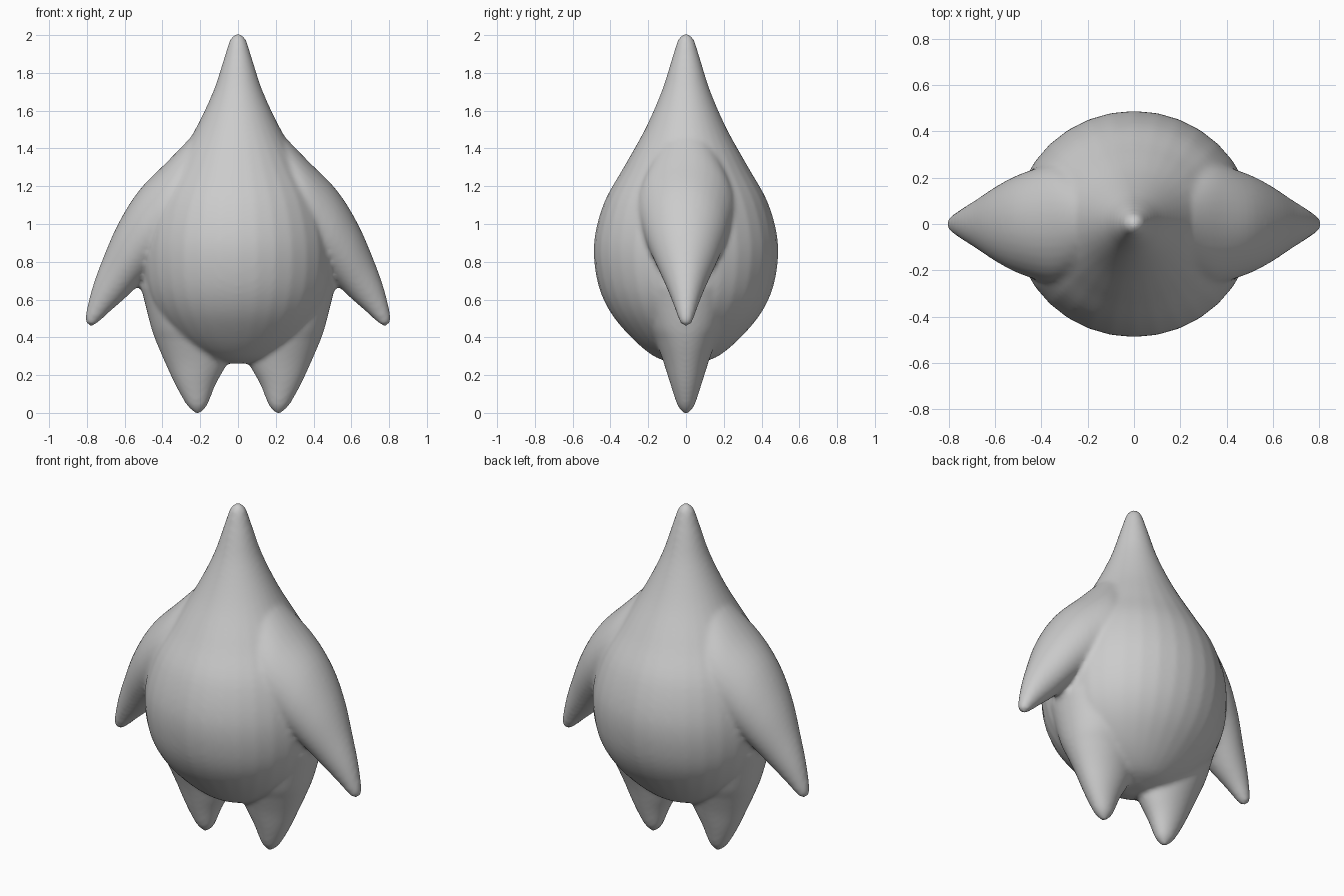
import bpy
import bmesh
from math import cos, sin, tau
from mathutils import Vector

cube = bpy.data.objects.get("Cube")
if cube:
    bpy.data.objects.remove(cube)

SIDES = 32


def smooth_path(rows, steps=5):
    """Catmull-Rom interpolation through rows of numbers."""
    rows = [Vector(r) for r in rows]
    out = []
    for i in range(len(rows) - 1):
        a, b = rows[max(i - 1, 0)], rows[i]
        c, d = rows[i + 1], rows[min(i + 2, len(rows) - 1)]
        for s in range(steps):
            t = s / steps
            out.append(0.5 * (2 * b + (c - a) * t + (2 * a - 5 * b + 4 * c - d) * t ** 2
                              + (3 * b - a - 3 * c + d) * t ** 3))
    return out + [rows[-1]]


def loft(bm, rows, side=1):
    """Elliptical rings; each row: outer x, outer z, inner x, inner z, half depth."""
    rings = []
    for ox, oz, ix, iz, depth in smooth_path(rows):
        mid = Vector((ox + ix, 0, oz + iz)) / 2
        half = Vector((ox - ix, 0, oz - iz)) / 2
        ring = []
        for k in range(SIDES):
            a = tau * k / SIDES
            p = mid + half * cos(a) + Vector((0, depth * sin(a), 0))
            ring.append(bm.verts.new((p.x * side, p.y, p.z)))
        rings.append(ring)
    for lower, upper in zip(rings, rings[1:]):
        for k in range(SIDES):
            n = (k + 1) % SIDES
            bm.faces.new((lower[k], lower[n], upper[n], upper[k]))
    bm.faces.new(rings[0])
    bm.faces.new(rings[-1])


# Round body rising to a pointed head: height, half width, half depth
body = [(0.262, 0.06, 0.06), (0.30, 0.19, 0.17), (0.40, 0.34, 0.29), (0.54, 0.45, 0.405),
        (0.70, 0.505, 0.47), (0.90, 0.51, 0.487), (1.11, 0.455, 0.435), (1.30, 0.345, 0.33),
        (1.50, 0.227, 0.218), (1.70, 0.132, 0.13), (1.87, 0.076, 0.076),
        (1.975, 0.042, 0.042), (2.005, 0.014, 0.014)]

# Drooping arm, shoulder to tip
arm = [(0.22, 1.49, 0.15, 0.95, 0.20), (0.37, 1.335, 0.28, 0.85, 0.26),
       (0.522, 1.18, 0.41, 0.77, 0.225), (0.635, 1.0, 0.50, 0.70, 0.175),
       (0.722, 0.80, 0.60, 0.605, 0.112), (0.775, 0.65, 0.68, 0.535, 0.07),
       (0.808, 0.51, 0.755, 0.467, 0.034), (0.803, 0.475, 0.785, 0.462, 0.012)]

# Tapered leg, hip to toe
leg = [(0.515, 0.67, 0.15, 0.67, 0.22), (0.465, 0.47, 0.08, 0.47, 0.19),
       (0.435, 0.38, 0.035, 0.38, 0.16), (0.388, 0.27, 0.055, 0.27, 0.12),
       (0.333, 0.15, 0.118, 0.15, 0.082), (0.27, 0.04, 0.163, 0.04, 0.045),
       (0.225, -0.003, 0.20, -0.003, 0.012)]

bm = bmesh.new()
loft(bm, [(w, z, -w, z, d) for z, w, d in body])
for side in (1, -1):
    loft(bm, arm, side)
    loft(bm, leg, side)
bmesh.ops.recalc_face_normals(bm, faces=bm.faces)
mesh = bpy.data.meshes.new("star_body")
bm.to_mesh(mesh)
bm.free()
figure = bpy.data.objects.new("star_body", mesh)
bpy.context.collection.objects.link(figure)

# Single grey skin
skin = bpy.data.materials.new("plain grey")
skin.use_nodes = True
grey = (0.6, 0.6, 0.6, 1)
skin.diffuse_color = grey
skin.node_tree.nodes["Principled BSDF"].inputs["Base Color"].default_value = grey
mesh.materials.append(skin)

# Fuse the limbs into the body and soften the joins
fuse = figure.modifiers.new("fuse", "REMESH")
fuse.mode = "VOXEL"
fuse.voxel_size = 0.014
fuse.use_smooth_shade = True
soften = figure.modifiers.new("soften", "SMOOTH")
soften.factor = 0.5
soften.iterations = 6

bpy.context.view_layer.objects.active = figure
figure.select_set(True)
for name in ("fuse", "soften"):
    bpy.ops.object.modifier_apply(modifier=name)
bpy.ops.object.shade_smooth()
